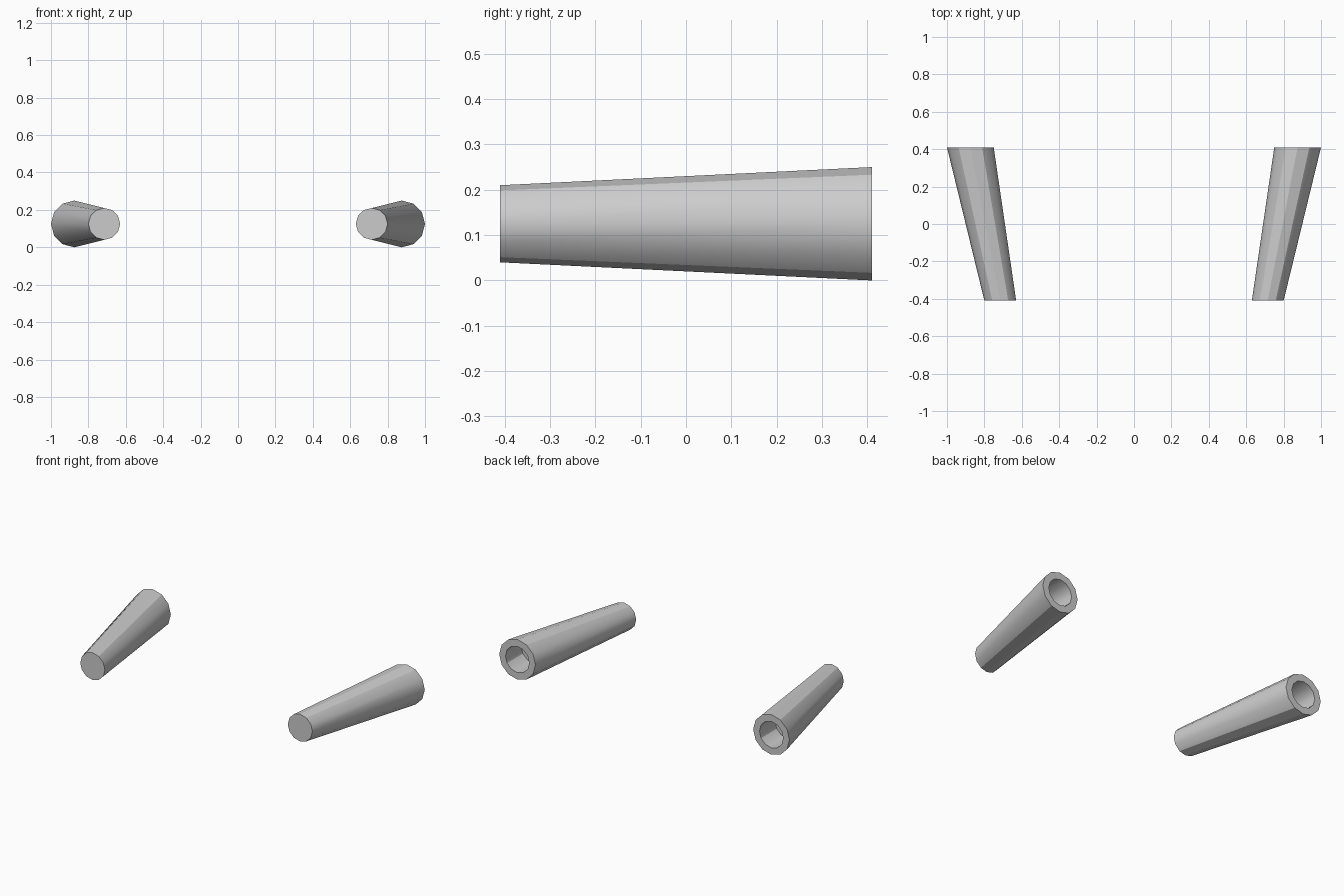
import bpy, bmesh
from math import sin, cos, pi, radians

if "Cube" in bpy.data.objects:
    bpy.data.objects.remove(bpy.data.objects["Cube"])

SIDES = 12


def ring(bm, cx, y, r, side):
    # Ring of points facing along y
    return [bm.verts.new((side * (cx + r * cos(2 * pi * i / SIDES)), y,
                          0.125 + r * sin(2 * pi * i / SIDES)))
            for i in range(SIDES)]


def tapered_tube(name, side):
    bm = bmesh.new()
    # Closed front end, flared back end, rim, straight blind socket
    rings = [ring(bm, cx, y, r, side) for cx, y, r in (
        (0.715, -0.41, 0.085),
        (0.875, 0.41, 0.125),
        (0.875, 0.41, 0.082),
        (0.875, 0.255, 0.082))]
    for a, b in zip(rings, rings[1:]):
        for i in range(SIDES):
            j = (i + 1) % SIDES
            bm.faces.new((a[i], a[j], b[j], b[i]))
    bm.faces.new(rings[0])
    bm.faces.new(rings[-1])
    bmesh.ops.recalc_face_normals(bm, faces=bm.faces)
    mesh = bpy.data.meshes.new(name)
    bm.to_mesh(mesh)
    bm.free()
    obj = bpy.data.objects.new(name, mesh)
    bpy.context.collection.objects.link(obj)
    bpy.ops.object.select_all(action='DESELECT')
    obj.select_set(True)
    bpy.context.view_layer.objects.active = obj
    bpy.ops.object.shade_smooth_by_angle(angle=radians(30))


# Mirrored pair of splayed tubes
tapered_tube("right_tube", 1)
tapered_tube("left_tube", -1)
